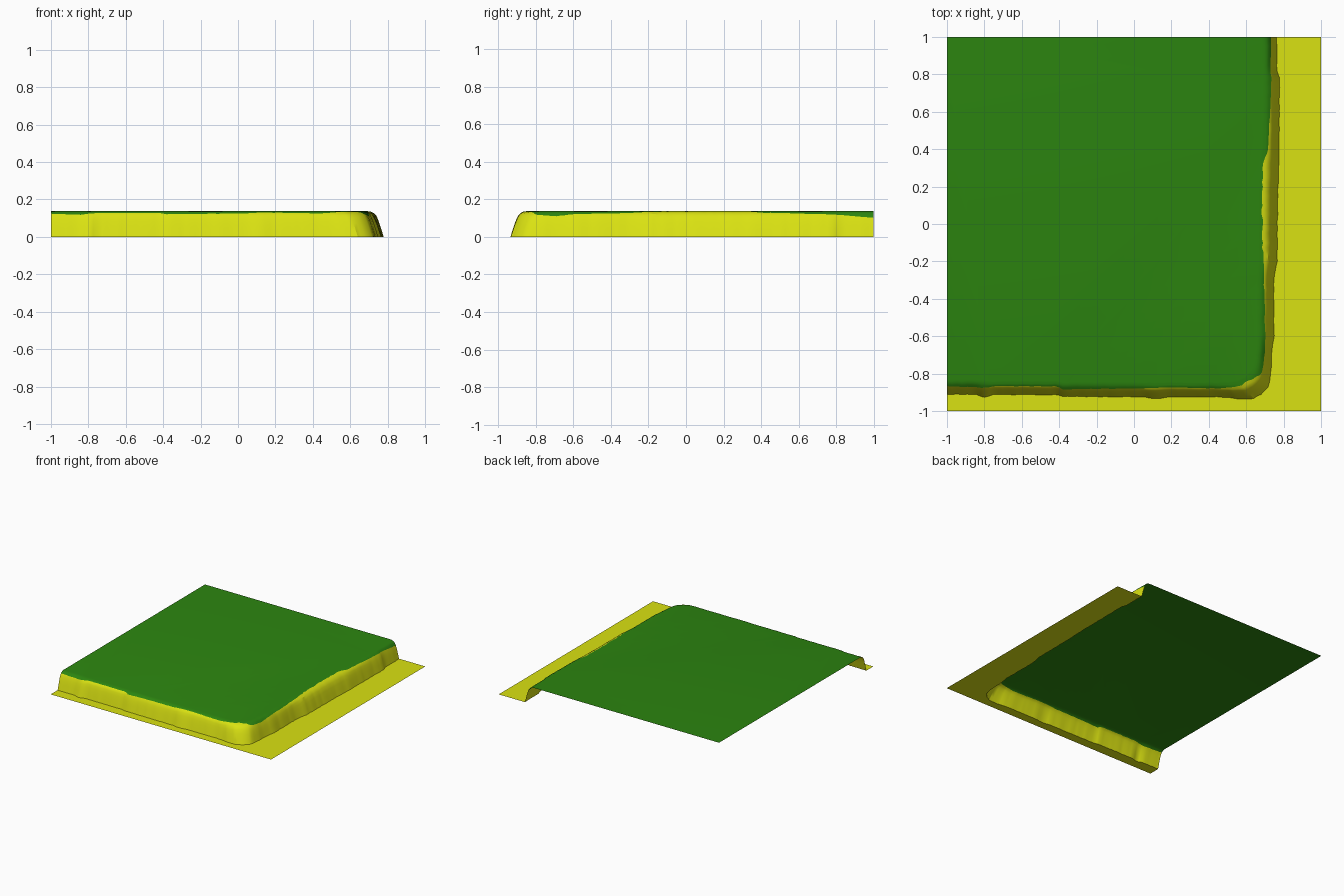
import bpy, bmesh, random

if "Cube" in bpy.data.objects:
    bpy.data.objects.remove(bpy.data.objects["Cube"])
random.seed(4)
H = 0.138          # plateau height

def mat(name, col):
    m = bpy.data.materials.new(name)
    m.diffuse_color = (*col, 1)
    m.use_nodes = True
    m.node_tree.nodes["Principled BSDF"].inputs["Base Color"].default_value = m.diffuse_color
    return m

sand = mat("sand", (0.70, 0.76, 0.006))
grass = mat("grass", (0.025, 0.235, 0.005))

# Shoreline stations: foot x, y / rim x, y / grass line as fraction of height
STATIONS = [
    (-1, -.91, -1, -.83, .9), (-.84, -.912, -.84, -.83, .86), (-.8, -.928, -.79, -.835, .9),
    (-.75, -.912, -.75, -.84, .93), (-.42, -.912, -.42, -.84, .93), (-.38, -.922, -.38, -.845, .88),
    (.05, -.925, .04, -.845, .91), (.12, -.934, .11, -.845, .94), (.2, -.925, .18, -.845, .94),
    (.47, -.925, .42, -.845, .91), (.56, -.935, .5, -.845, .95), (.64, -.933, .55, -.838, .975),
    (.68, -.91, .59, -.82, .975), (.715, -.87, .62, -.79, .95), (.73, -.82, .637, -.76, .85),
    (.735, -.7, .65, -.68, .8), (.748, -.6, .655, -.6, .88), (.748, -.3, .66, -.3, .92),
    (.765, -.2, .667, -.2, .975), (.768, .15, .67, .15, .985), (.775, .35, .675, .35, .98),
    (.775, .4, .685, .4, .94), (.778, .78, .69, .78, .87), (.765, .82, .69, .82, .85),
    (.762, 1, .685, 1, .74)]
# Bank cross-section: inward fraction, height fraction
PROFILE = [(0, 0), (.25, .52), (.4, .77), (.5, .88), (.72, .97), (1, 1)]

def lookup(v, a, b):
    """Piecewise-linear profile lookup from column a to column b."""
    for p, q in zip(PROFILE, PROFILE[1:]):
        if v <= q[a]:
            return p[b] + (q[b] - p[b]) * (v - p[a]) / (q[a] - p[a])
    return 1.0

# Resample the stations evenly with a slight ragged wobble
path = []
for p, q in zip(STATIONS, STATIONS[1:]):
    n = max(1, round(max(abs(q[0] - p[0]), abs(q[1] - p[1])) / .025))
    path += [tuple(u + (v - u) * i / n for u, v in zip(p, q)) for i in range(n)]
path.append(STATIONS[-1])
for i in range(1, len(path) - 1):
    bx, by, tx, ty, g = path[i]
    r = lambda s: random.uniform(-s, s)
    path[i] = (bx + r(.002), by + r(.002), tx + r(.002), ty + r(.002), min(.985, g + r(.005)))

def bank_row(ts):
    """Row of points on the bank at profile parameter ts[i]."""
    return [(bx + (tx - bx) * t, by + (ty - by) * t, H * lookup(t, 0, 1))
            for (bx, by, tx, ty, g), t in zip(path, ts)]

def sheet(name, rows, material, corner=None):
    """Loft rows into a sheet; optionally close the last row to a corner."""
    bm = bmesh.new()
    vs = [[bm.verts.new(c) for c in row] for row in rows]
    for a, b in zip(vs, vs[1:]):
        for i in range(len(a) - 1):
            bm.faces.new((a[i], a[i + 1], b[i + 1], b[i]))
    if corner:
        bm.faces.new(vs[-1] + [bm.verts.new(corner)])
    me = bpy.data.meshes.new(name)
    bm.to_mesh(me)
    bm.free()
    me.materials.append(material)
    ob = bpy.data.objects.new(name, me)
    bpy.context.collection.objects.link(ob)
    bpy.context.view_layer.objects.active = ob
    ob.select_set(True)
    bpy.ops.object.shade_smooth_by_angle(angle=0.5)
    ob.select_set(False)

line = [lookup(p[4], 1, 0) for p in path]

# Flat beach between the tile border and the foot of the bank
corner_i = min(range(len(path)), key=lambda i: abs(path[i][0] - .69) + abs(path[i][1] + .9))
border = []
for i, p in enumerate(path):
    if i < corner_i:
        border.append((-1 + 2 * (p[0] + 1) / (path[corner_i][0] + 1), -1, 0))
    elif i == corner_i:
        border.append((1, -1, 0))
    else:
        y0 = path[corner_i][1]
        border.append((1, -1 + 2 * (p[1] - y0) / (1 - y0), 0))
sheet("beach", [border, bank_row([0] * len(path))], sand)

# Sandy bank up to the grass line
sheet("sand_bank", [bank_row([t * k / 6 for t in line]) for k in range(7)], sand)

# Grass rolling over the rim and covering the plateau
sheet("grass_plateau", [bank_row([t + (1 - t) * k / 4 for t in line]) for k in range(5)],
      grass, corner=(-1, 1, H))
